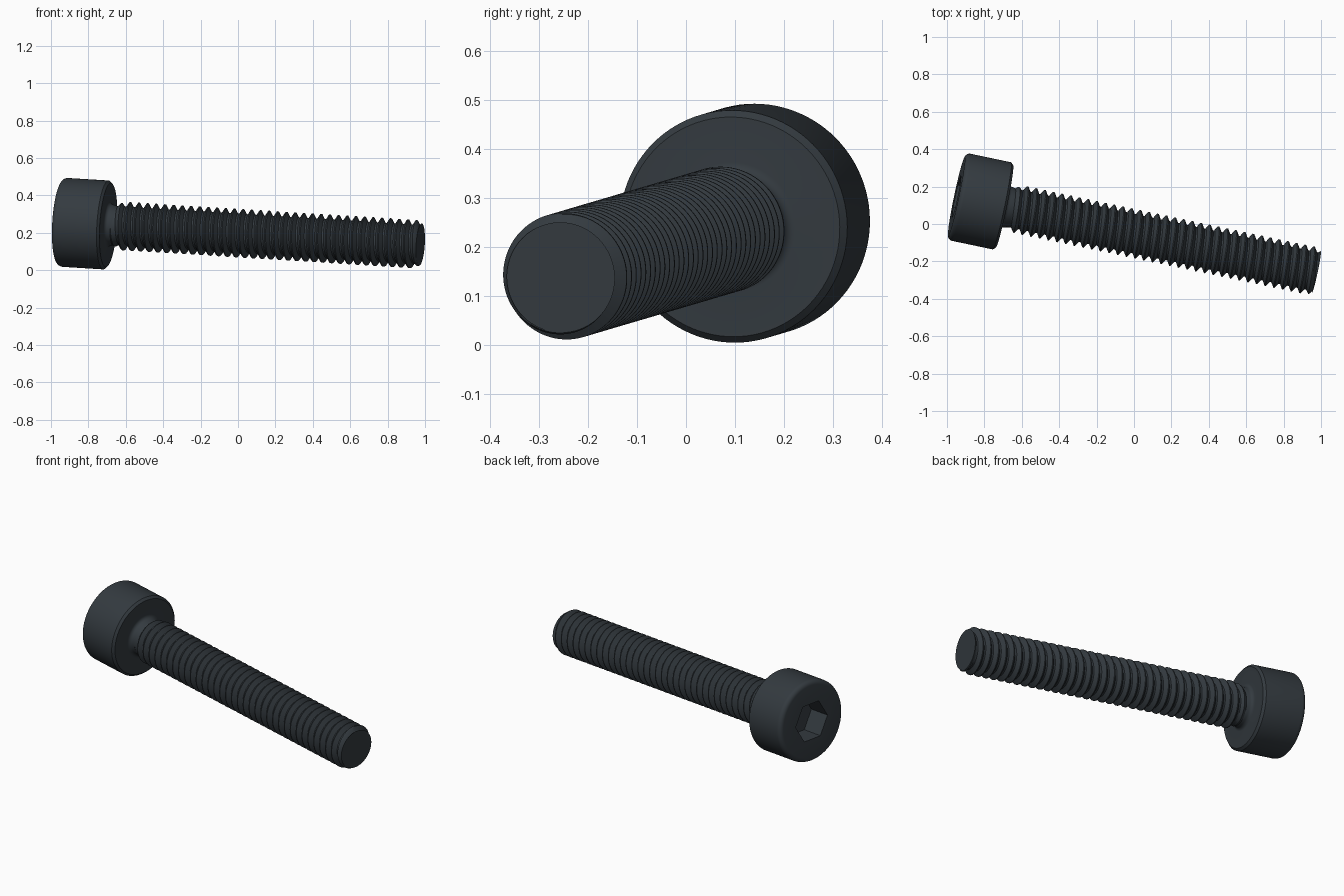
import bpy, bmesh
from math import pi, cos, sin, tau
from mathutils import Vector

cube = bpy.data.objects.get("Cube")
if cube:
    bpy.data.objects.remove(cube, do_unlink=True)

SEGS = 96
HEAD_R, HEAD_LEN = 0.238, 0.262
THREAD_R, CORE_R, PITCH = 0.130, 0.104, 0.0475
LENGTH, TIP_R = 1.97, 0.113
START = HEAD_LEN + 0.025
HEX_FLAT, SOCKET_DEPTH, HEX_TURN = 0.104, 0.13, 0.0

# Screw axis: from the centre of the head's drive face towards the tip
ORIGIN = Vector((-0.949, 0.148, 0.257))
AXIS = Vector((1, -0.21, -0.062))

steel = bpy.data.materials.new("Black steel")
steel.use_nodes = True
colour = (0.034, 0.043, 0.051, 1)
steel.diffuse_color = colour
steel.node_tree.nodes["Principled BSDF"].inputs["Base Color"].default_value = colour


def build_rings(name, rows):
    """Skin a list of functions giving (radius, distance along axis) at an angle."""
    bm = bmesh.new()
    angles = [tau * i / SEGS for i in range(SEGS + 1)]
    grid = []
    for row in rows:
        ring = []
        for a in angles:
            r, h = row(a)
            ring.append(bm.verts.new((r * cos(a), r * sin(a), h)))
        grid.append(ring)
    for low, high in zip(grid, grid[1:]):
        for i in range(SEGS):
            bm.faces.new((low[i], low[i + 1], high[i + 1], high[i]))
    bmesh.ops.remove_doubles(bm, verts=bm.verts, dist=0.0003)
    bmesh.ops.dissolve_degenerate(bm, edges=bm.edges, dist=0.0002)
    bmesh.ops.recalc_face_normals(bm, faces=bm.faces)
    mesh = bpy.data.meshes.new(name)
    bm.to_mesh(mesh)
    bm.free()
    mesh.materials.append(steel)
    obj = bpy.data.objects.new(name, mesh)
    bpy.context.collection.objects.link(obj)
    obj.rotation_mode = 'QUATERNION'
    obj.rotation_quaternion = AXIS.to_track_quat('Z', 'Y')
    obj.location = ORIGIN
    bpy.ops.object.select_all(action='DESELECT')
    obj.select_set(True)
    bpy.context.view_layer.objects.active = obj
    bpy.ops.object.shade_smooth_by_angle(angle=pi / 6)
    return obj


def circle(r, h):
    return lambda a: (r, h)


def hexagon(flat, h):
    def row(a):
        off = (a - HEX_TURN) % (pi / 3) - pi / 6
        return flat / cos(off), h
    return row


# Head: hex socket, rounded drive edge, chamfered underside, fillet into the neck
rows = [circle(0, SOCKET_DEPTH), hexagon(HEX_FLAT, SOCKET_DEPTH), hexagon(HEX_FLAT, 0)]
edge = 0.026
for k in range(7):
    t = pi / 2 * k / 6
    rows.append(circle(HEAD_R - edge + edge * sin(t), edge - edge * cos(t)))
rows += [circle(HEAD_R, HEAD_LEN - 0.013), circle(HEAD_R - 0.013, HEAD_LEN)]
fillet = 0.022
for k in range(7):
    t = pi / 2 * k / 6
    rows.append(circle(CORE_R + 0.006 + fillet * (1 - sin(t)),
                       HEAD_LEN + fillet * (1 - cos(t))))
rows.append(circle(CORE_R, START + 0.02))
build_rings("socket_head", rows)


# Threaded shank: helical rows of root and crest, trimmed by the tip chamfer
def helix(turn, base_r):
    def row(a):
        u = START + (turn + a / tau) * PITCH
        h = min(max(u, START), LENGTH)
        fade = min(1, max(0, (h - START) / (1.2 * PITCH)))
        r = CORE_R + (base_r - CORE_R) * fade
        return min(r, TIP_R + (LENGTH - h) * 0.6), h
    return row


rows = [circle(CORE_R, START)]
turns = int((LENGTH - START) / PITCH) + 2
for n in range(-1, turns):
    for part, r in ((0, CORE_R), (0.2, CORE_R), (0.54, THREAD_R), (0.66, THREAD_R)):
        rows.append(helix(n + part, r))
rows += [circle(CORE_R, LENGTH), circle(0, LENGTH)]
build_rings("threaded_shank", rows)
